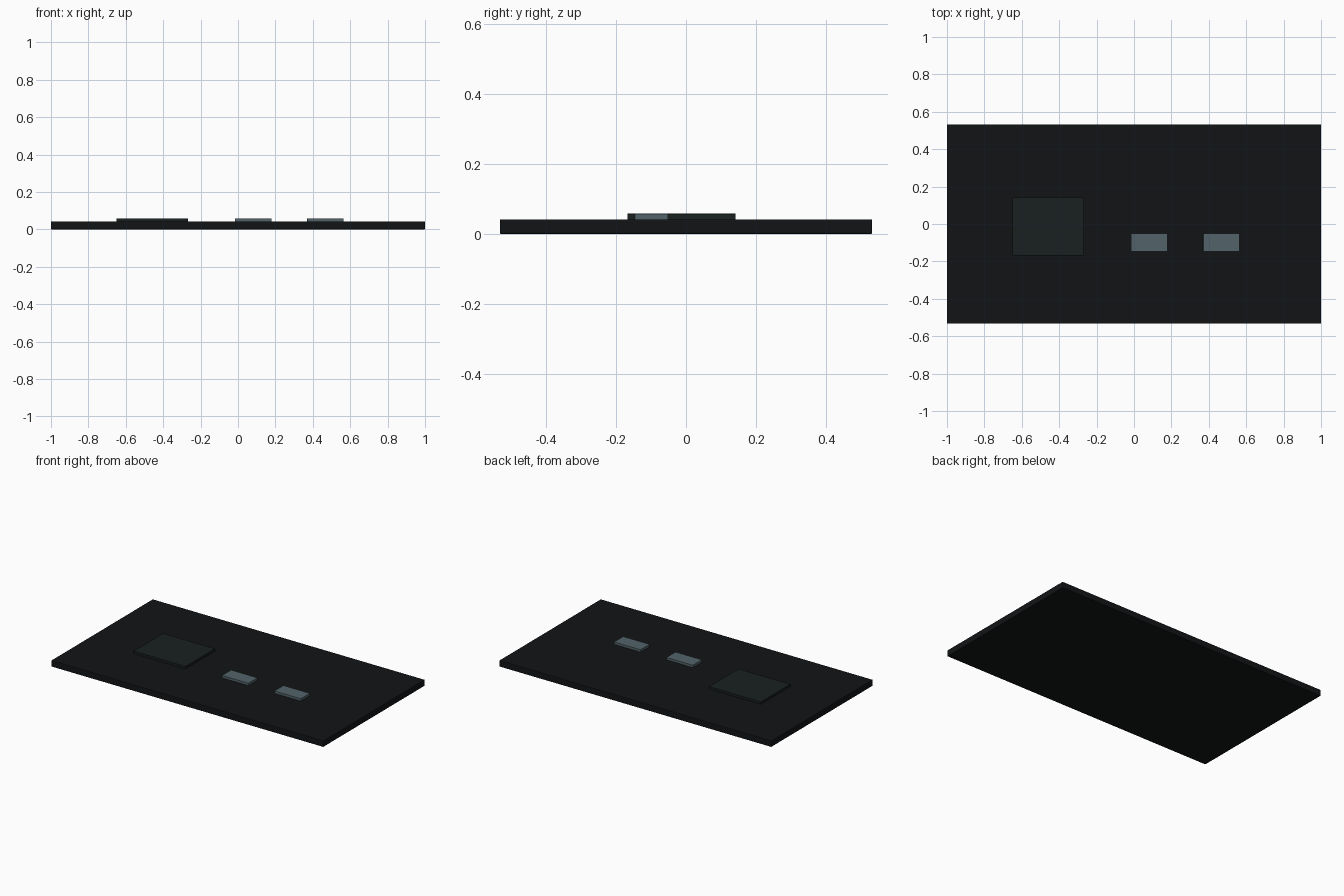
import bpy

if "Cube" in bpy.data.objects:
    bpy.data.objects.remove(bpy.data.objects["Cube"])


def material(name, color):
    m = bpy.data.materials.new(name)
    m.diffuse_color = (*color, 1)
    m.use_nodes = True
    m.node_tree.nodes["Principled BSDF"].inputs["Base Color"].default_value = m.diffuse_color
    return m


def box(name, x, y, z, mat, bevel):
    """Box from (min, max) ranges with slightly softened edges."""
    bpy.ops.mesh.primitive_cube_add(
        size=1, location=[(a + b) / 2 for a, b in (x, y, z)])
    o = bpy.context.object
    o.name = name
    o.scale = [b - a for a, b in (x, y, z)]
    bpy.ops.object.transform_apply(location=False, rotation=False, scale=True)
    mod = o.modifiers.new("soft_edges", 'BEVEL')
    mod.width = bevel
    mod.segments = 2
    o.data.materials.append(mat)
    return o


black = material("black", (0.006, 0.007, 0.008))
dark = material("dark_grey", (0.010, 0.014, 0.014))
slate = material("slate", (0.085, 0.125, 0.145))

BOARD_TOP, PAD_TOP = 0.042, 0.058

# Base slab
box("board", (-1, 1), (-0.533, 0.533), (0, BOARD_TOP), black, 0.004)

# Large raised panel on the left
box("large_panel", (-0.65, -0.268), (-0.168, 0.142),
    (BOARD_TOP - 0.004, PAD_TOP), dark, 0.001)

# Two small raised keys on the right
for i, x in enumerate((-0.015, 0.37)):
    box(f"small_key_{i + 1}", (x, x + 0.195), (-0.147, -0.051),
        (BOARD_TOP - 0.004, PAD_TOP), slate, 0.001)
